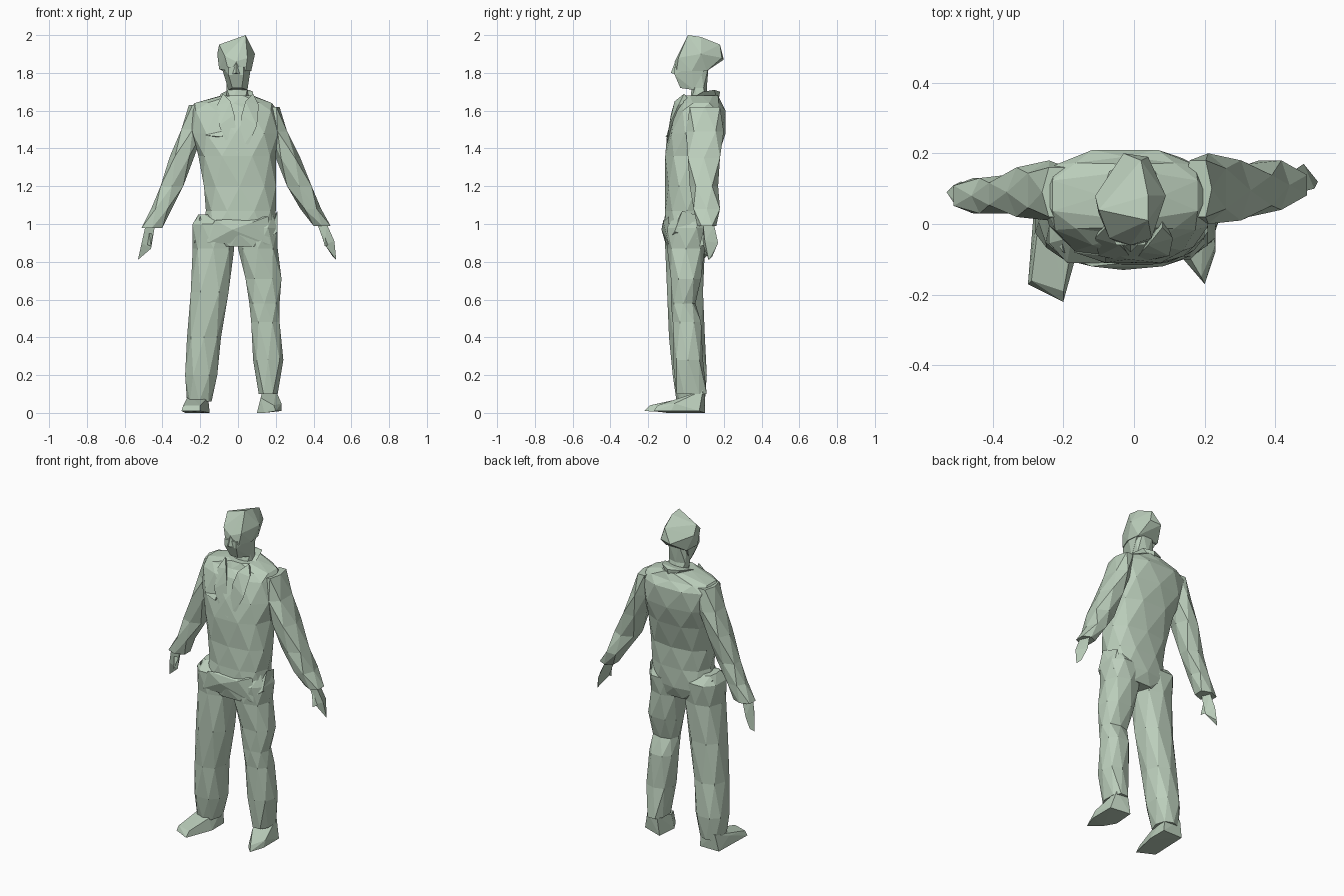
import bpy
import bmesh
from math import cos, sin, pi, copysign
from mathutils import Vector

old = bpy.data.objects.get("Cube")
if old:
    bpy.data.objects.remove(old, do_unlink=True)

CM = 0.01  # part tables below are written in hundredths of a unit

cloth = bpy.data.materials.new("pale sage green")
cloth.use_nodes = True
sage = (0.5, 0.62, 0.5, 1)
cloth.diffuse_color = sage
cloth.node_tree.nodes["Principled BSDF"].inputs["Base Color"].default_value = sage


def finish(name, bm):
    """Turn a bmesh into a flat shaded object with outward normals."""
    bmesh.ops.recalc_face_normals(bm, faces=bm.faces[:])
    mesh = bpy.data.meshes.new(name)
    bm.to_mesh(mesh)
    bm.free()
    mesh.materials.append(cloth)
    obj = bpy.data.objects.new(name, mesh)
    bpy.context.collection.objects.link(obj)
    return obj


def full(value):
    """Push a unit circle coordinate outward for a boxier section."""
    return copysign(abs(value) ** 0.8, value)


def loft(name, rings, sides=8):
    """Skin level rings (left, right, front, back, height) with triangles,
    turning every second ring by half a step for broken, faceted cloth."""
    bm = bmesh.new()
    loops = []
    for level, (x0, x1, y0, y1, z) in enumerate(rings):
        shift = 0.5 * (level % 2)
        angles = [2 * pi * (i + shift) / sides for i in range(sides)]
        pts = [(full(cos(a)), full(sin(a))) for a in angles]
        wide = max(abs(p[0]) for p in pts)
        deep = max(abs(p[1]) for p in pts)
        loops.append([bm.verts.new(Vector((
            (x0 + x1) / 2 + (x1 - x0) / 2 * px / wide,
            (y0 + y1) / 2 + (y1 - y0) / 2 * py / deep, z)) * CM) for px, py in pts])
    for level, (a, b) in enumerate(zip(loops, loops[1:])):
        for i in range(sides):
            j = (i + 1) % sides
            if level % 2 == 0:
                bm.faces.new((a[i], a[j], b[i]))
                bm.faces.new((a[j], b[j], b[i]))
            else:
                bm.faces.new((a[i], b[j], b[i]))
                bm.faces.new((a[i], a[j], b[j]))
    bm.faces.new(loops[0])
    bm.faces.new(loops[-1])
    return finish(name, bm)


def hull(name, points):
    """Wrap a handful of corner points in a convex faceted shell."""
    bm = bmesh.new()
    for p in points:
        bm.verts.new(Vector(p) * CM)
    result = bmesh.ops.convex_hull(bm, input=bm.verts[:])
    inner = [v for v in result["geom_interior"] if isinstance(v, bmesh.types.BMVert)]
    bmesh.ops.delete(bm, geom=inner, context="VERTS")
    return finish(name, bm)


# Jacket body, hem to collar base
loft("jacket_body", [
    (-13, 17, -10, 9, 88),
    (-19, 19, -12, 12, 95),
    (-17, 20, -11, 12, 107),
    (-18, 20, -11, 13, 120),
    (-21, 20, -11, 17, 136),
    (-24, 21, -10, 21, 148),
    (-26, 21, -6, 21, 160),
    (-23, 18, -3, 19, 164),
    (-9, 8, -1, 17, 168),
], sides=10)

# Sleeves
loft("right_sleeve", [
    (-26, -17, 2, 16, 163),
    (-30, -18, 1, 18, 150),
    (-36, -23, 2, 16, 136),
    (-41, -29, 3, 14, 120),
    (-46, -35, 3, 13, 108),
    (-51, -40, 3, 13, 98),
], sides=6)
loft("left_sleeve", [
    (14, 22, 2, 18, 162),
    (16, 26, 0, 20, 149),
    (20, 33, 1, 18, 135),
    (26, 39, 2, 17, 120),
    (33, 44, 4, 18, 108),
    (40, 49, 6, 16, 99),
], sides=6)

# Trouser legs, the left one slimmer and creased behind the knee
loft("right_trouser_leg", [
    (-21, -15, -6, 7, 105),
    (-24, -4, -11, 11, 100),
    (-24, -2, -11, 10, 87),
    (-25, -5, -10, 9, 64),
    (-27, -9, -9, 10, 40),
    (-28, -11, -7, 11, 20),
    (-27, -14, -5, 10, 6),
])
loft("left_trouser_leg", [
    (13, 19, -6, 7, 105),
    (1, 21, -10, 11, 98),
    (0, 21, -10, 10, 87),
    (4, 23, -8, 8, 71),
    (6, 22, -8, 5, 58),
    (7, 22, -7, 8, 48),
    (8, 24, -7, 9, 28),
    (11, 21, -5, 11, 10),
])

# Shoes, splayed outward
hull("right_shoe", [
    (-30, -17, 1), (-20, -22, 1), (-29, -16, 4), (-20, -19, 4),
    (-15, -4, 0), (-15, 8, 0), (-28, 8, 0), (-28, -2, 6),
    (-17, -4, 7), (-16, 8, 10), (-26, 9, 10),
])
hull("left_shoe", [
    (20, -17, 1), (23, -8, 1), (23, 7, 1), (19, -15, 4),
    (10, -3, 0), (11, 10, 0), (14, -10, 0), (23, -6, 5),
    (12, -3, 8), (13, 10, 12), (20, 9, 12),
])

# Hands, each a palm with fingers drawn to a point and a short thumb
hull("right_hand", [
    (-49, 5, 99), (-44, 6, 99), (-46, 11, 99), (-51, 6, 90),
    (-46, 7, 87), (-49, 12, 90), (-53, 9, 81), (-51, 11, 83),
])
hull("right_thumb", [(-47, 5, 95), (-45, 7, 95), (-46, 3, 88), (-48, 6, 89)])
hull("left_hand", [
    (42, 9, 100), (47, 9, 100), (45, 15, 99), (46, 9, 89),
    (51, 10, 91), (48, 17, 90), (52, 12, 81), (50, 14, 83),
])
hull("left_thumb", [(44, 9, 96), (46, 10, 96), (46, 7, 88), (48, 10, 89)])

# Neck and standing collar
loft("neck", [
    (-6, 6, 2, 12, 164),
    (-6, 5, 3, 11, 172),
    (-6, 6, 3, 12, 184),
], sides=6)
hull("collar_back", [
    (-10, 4, 167), (8, 4, 167), (-7, 15, 170), (6, 15, 171),
    (-9, 9, 169), (8, 9, 170), (0, 18, 170), (0, 17, 164),
])

# Head, a skull with a narrower jaw hung in front of the neck
hull("skull", [
    (4, 1, 200), (4, 8, 199), (-10, 4, 195), (2, 18, 195),
    (-11, 8, 190), (9, 8, 190), (-3, 20, 187), (4, 19, 188),
    (-8, 11, 181), (6, 11, 181), (-7, -4, 189), (5, -4, 188),
    (-1, -6, 186), (-10, 3, 182), (7, 3, 181), (-5, -5, 181), (4, -5, 181),
])
hull("jaw", [
    (-9, 3, 184), (7, 3, 184), (-8, 10, 182), (6, 10, 182),
    (-5, -6, 183), (3, -6, 183), (-5, -6, 179), (3, -6, 179),
    (-3, -3, 172), (2, -3, 172), (-5, 4, 171), (5, 4, 171),
])
hull("nose", [(-1, -5, 188), (-4, -5, 179), (2, -5, 179), (-1, -8, 180)])

# Open lapels meeting in a deep neckline
for name, side in (("right_lapel", -1), ("left_lapel", 1)):
    hull(name, [
        (0, -11, 137), (side * 2, -8, 158), (side * 4, -6, 165),
        (side * 8, -1, 169), (side * 11, -4, 163), (side * 10, -9, 152),
        (side * 6, -10, 143), (side * 8, 2, 165),
    ])

# Breast pocket flap
hull("breast_pocket_flap", [
    (-17, -5, 149), (-8, -9, 149), (-17, -8, 147), (-8, -11, 146),
    (-16, -5, 146), (-8, -8, 146),
])

# Fold of cloth across the front of the hips
hull("waist_fold", [
    (-17, -10, 95), (-16, -11, 90), (-3, -13, 97), (8, -12, 101),
    (17, -9, 89), (16, -9, 104), (-12, -12, 102), (0, -9, 91),
])

# Side pockets bulging from the hips
hull("right_hip_pocket", [
    (-24, -2, 97), (-23, -6, 90), (-20, -8, 104), (-22, 6, 103),
    (-18, 8, 92), (-17, -9, 92),
])
hull("left_hip_pocket", [
    (21, -2, 107), (21, -6, 96), (19, 8, 104), (20, 6, 92),
    (16, -9, 92), (16, 9, 95),
])
